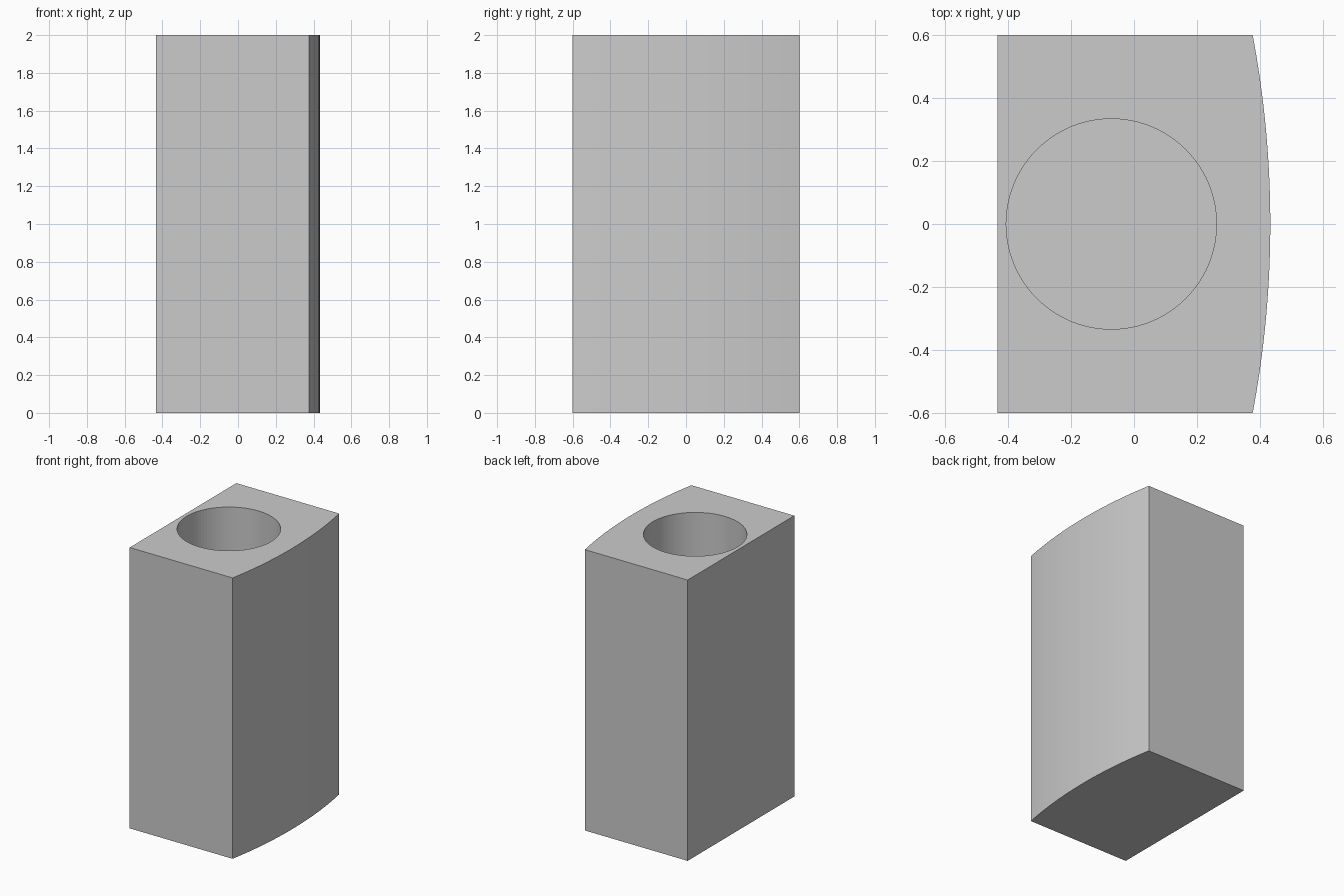
import bpy, bmesh, math

cube = bpy.data.objects.get("Cube")
if cube:
    bpy.data.objects.remove(cube, do_unlink=True)

HEIGHT, HALF_X, HALF_Y = 2.0, 0.433, 0.6
SAGITTA = 0.056                       # bulge of the curved side
HOLE_X, HOLE_R, HOLE_DEPTH = -0.072, 0.334, 1.8
ARC_STEPS, HOLE_SIDES = 32, 96

grey = bpy.data.materials.new("plain grey")
grey.use_nodes = True
colour = (0.6, 0.6, 0.6, 1.0)
grey.diffuse_color = colour
grey.node_tree.nodes["Principled BSDF"].inputs["Base Color"].default_value = colour


def prism(name, outline, z0, z1):
    """Extrude a closed outline between two heights."""
    bm = bmesh.new()
    base = bm.faces.new([bm.verts.new((x, y, z0)) for x, y in outline])
    top = bmesh.ops.extrude_face_region(bm, geom=[base])["geom"]
    verts = [v for v in top if isinstance(v, bmesh.types.BMVert)]
    bmesh.ops.translate(bm, verts=verts, vec=(0, 0, z1 - z0))
    bmesh.ops.recalc_face_normals(bm, faces=bm.faces)
    mesh = bpy.data.meshes.new(name)
    bm.to_mesh(mesh)
    bm.free()
    mesh.materials.append(grey)
    obj = bpy.data.objects.new(name, mesh)
    bpy.context.collection.objects.link(obj)
    return obj


# Block with three flat sides and one bowed side
radius = (HALF_Y ** 2 + SAGITTA ** 2) / (2 * SAGITTA)
sweep = math.asin(HALF_Y / radius)
angles = [sweep * (2 * i / ARC_STEPS - 1) for i in range(ARC_STEPS + 1)]
outline = [(HALF_X - radius * (1 - math.cos(a)), radius * math.sin(a)) for a in angles]
outline += [(-HALF_X, HALF_Y), (-HALF_X, -HALF_Y)]
block = prism("block", outline, 0, HEIGHT)

# Blind round bore, cut from the top
turns = [math.tau * i / HOLE_SIDES for i in range(HOLE_SIDES)]
circle = [(HOLE_X + HOLE_R * math.cos(t), HOLE_R * math.sin(t)) for t in turns]
cutter = prism("bore_cutter", circle, HEIGHT - HOLE_DEPTH, HEIGHT + 0.1)
cutter.hide_render = True
cutter.hide_set(True)
cutter.display_type = 'WIRE'

bore = block.modifiers.new("bore", 'BOOLEAN')
bore.operation = 'DIFFERENCE'
bore.solver = 'EXACT'
bore.object = cutter
